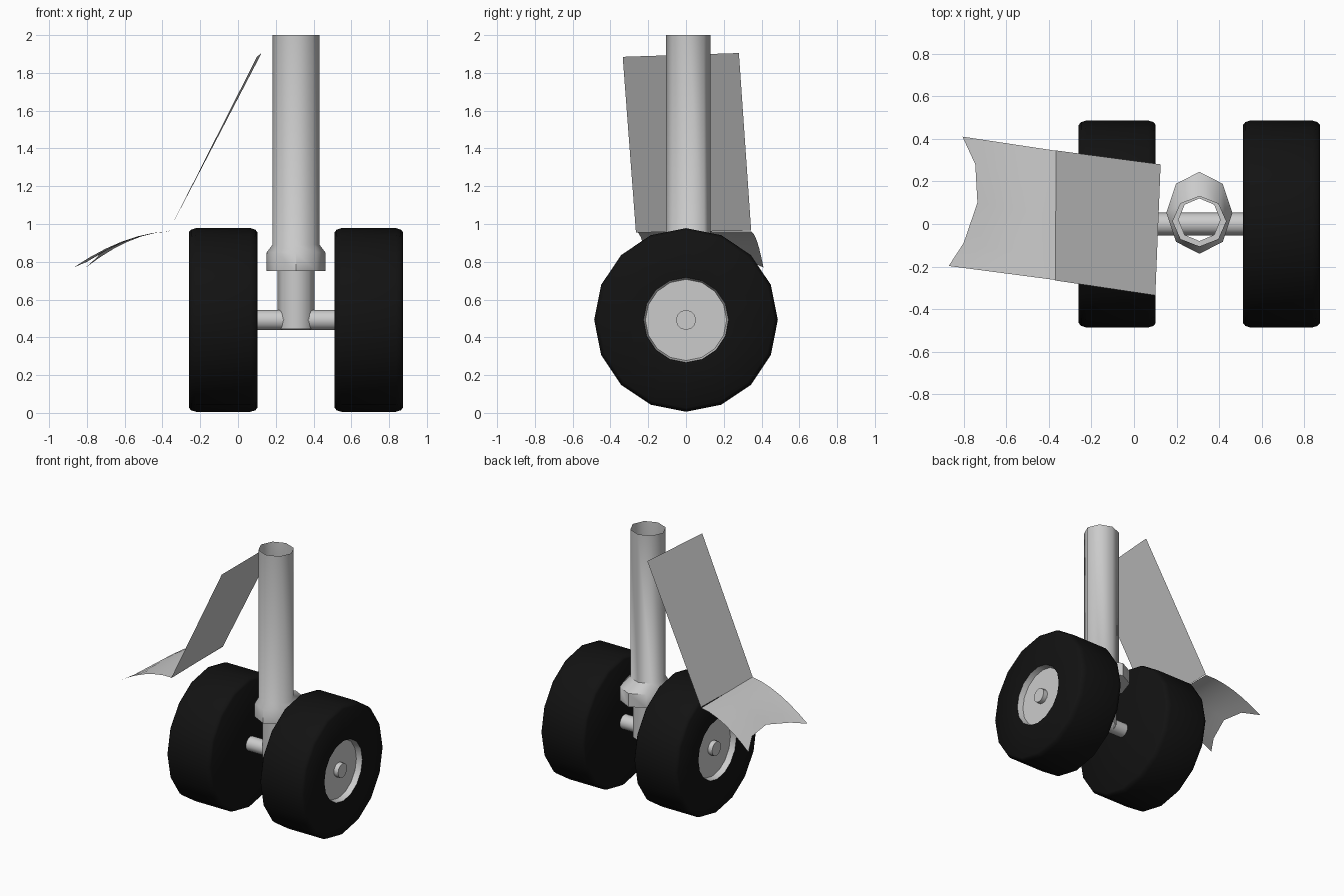
import bpy
from math import sin, cos, pi, radians

if "Cube" in bpy.data.objects:
    bpy.data.objects.remove(bpy.data.objects["Cube"])

CX = 0.307          # centre line of the leg
AXLE_Z = 0.492      # height of the wheel axle

black = bpy.data.materials.new("rubber")
black.diffuse_color = (0.006, 0.006, 0.006, 1)
black.use_nodes = True
black.node_tree.nodes["Principled BSDF"].inputs["Base Color"].default_value = black.diffuse_color


def make(name, verts, faces, mat=None, angle=50):
    me = bpy.data.meshes.new(name)
    me.from_pydata(verts, [], faces)
    me.update()
    ob = bpy.data.objects.new(name, me)
    bpy.context.collection.objects.link(ob)
    if mat:
        me.materials.append(mat)
    bpy.ops.object.select_all(action='DESELECT')
    ob.select_set(True)
    bpy.context.view_layer.objects.active = ob
    # consistent outward normals
    bpy.ops.object.mode_set(mode='EDIT')
    bpy.ops.mesh.select_all(action='SELECT')
    bpy.ops.mesh.normals_make_consistent(inside=False)
    bpy.ops.object.mode_set(mode='OBJECT')
    bpy.ops.object.shade_smooth_by_angle(angle=radians(angle))
    return ob


def loft(name, rings, caps=(), mat=None, angle=50):
    """Skin a list of equal-sized vertex rings; caps lists the ring indices to fill."""
    n = len(rings[0])
    verts = [v for r in rings for v in r]
    faces = [(i * n + k, i * n + (k + 1) % n, (i + 1) * n + (k + 1) % n, (i + 1) * n + k)
             for i in range(len(rings) - 1) for k in range(n)]
    for c in caps:
        faces.append([c * n + k for k in range(n)])
    return make(name, verts, faces, mat, angle)


def ring_x(x, r, n):
    return [(x, r * sin(2 * pi * k / n), AXLE_Z + r * cos(2 * pi * k / n)) for k in range(n)]


def ring_z(z, rx, y_front, y_back, n=8):
    yc, ry = (y_front + y_back) / 2, (y_back - y_front) / 2
    return [(CX + rx * cos(2 * pi * k / n), yc + ry * sin(2 * pi * k / n), z) for k in range(n)]


# Wheels: tyre, recessed hub and axle stub on each side
TYRE = [(0.205, 0.05), (0.205, 0.465), (0.215, 0.478), (0.24, 0.486), (0.53, 0.486),
        (0.555, 0.478), (0.567, 0.465), (0.567, 0.225)]
HUB = [(0.567, 0.225), (0.525, 0.215)]
AXLE = [(0.0, 0.053), (0.56, 0.053)]
for side, s in (("left", -1), ("right", 1)):
    loft(side + "_tyre", [ring_x(CX + s * x, r, 16) for x, r in TYRE], mat=black)
    loft(side + "_hub", [ring_x(CX + s * x, r, 16) for x, r in HUB], caps=[1])
    loft(side + "_axle", [ring_x(CX + s * x, r, 12) for x, r in AXLE], caps=[1])

# Strut: open tube flaring into a collar that reaches further back
loft("strut", [ring_z(2.0, 0.125, -0.105, 0.13),
               ring_z(0.89, 0.125, -0.105, 0.13),
               ring_z(0.85, 0.155, -0.14, 0.245),
               ring_z(0.75, 0.155, -0.14, 0.245),
               ring_z(0.75, 0.098, -0.08, 0.12)])

# Piston below the collar, carrying the axle
loft("piston", [ring_z(0.78, 0.098, -0.08, 0.12), ring_z(0.445, 0.098, -0.08, 0.12)])

# Upper door panel: flat leaning sheet
make("upper_door", [(0.125, 0.28, 1.905), (0.10, -0.335, 1.885),
                    (-0.37, -0.265, 0.955), (-0.365, 0.345, 0.965)], [(0, 1, 2, 3)])

# Lower door panel: sheet curving down to a scalloped outer edge
EDGE = [(-0.805, 0.41, 0.77), (-0.745, 0.28, 0.825), (-0.735, 0.10, 0.84),
        (-0.80, -0.09, 0.80), (-0.87, -0.197, 0.77)]
STEPS = 6
verts, faces = [], []
for x, y, z in EDGE:
    for i in range(STEPS + 1):
        t = i / STEPS
        verts.append((-0.367 + (x + 0.367) * t, y - 0.066 * (1 - t), 0.96 + (z - 0.96) * t ** 1.8))
for c in range(len(EDGE) - 1):
    for i in range(STEPS):
        a = c * (STEPS + 1) + i
        faces.append((a, a + 1, a + STEPS + 2, a + STEPS + 1))
make("lower_door", verts, faces)
